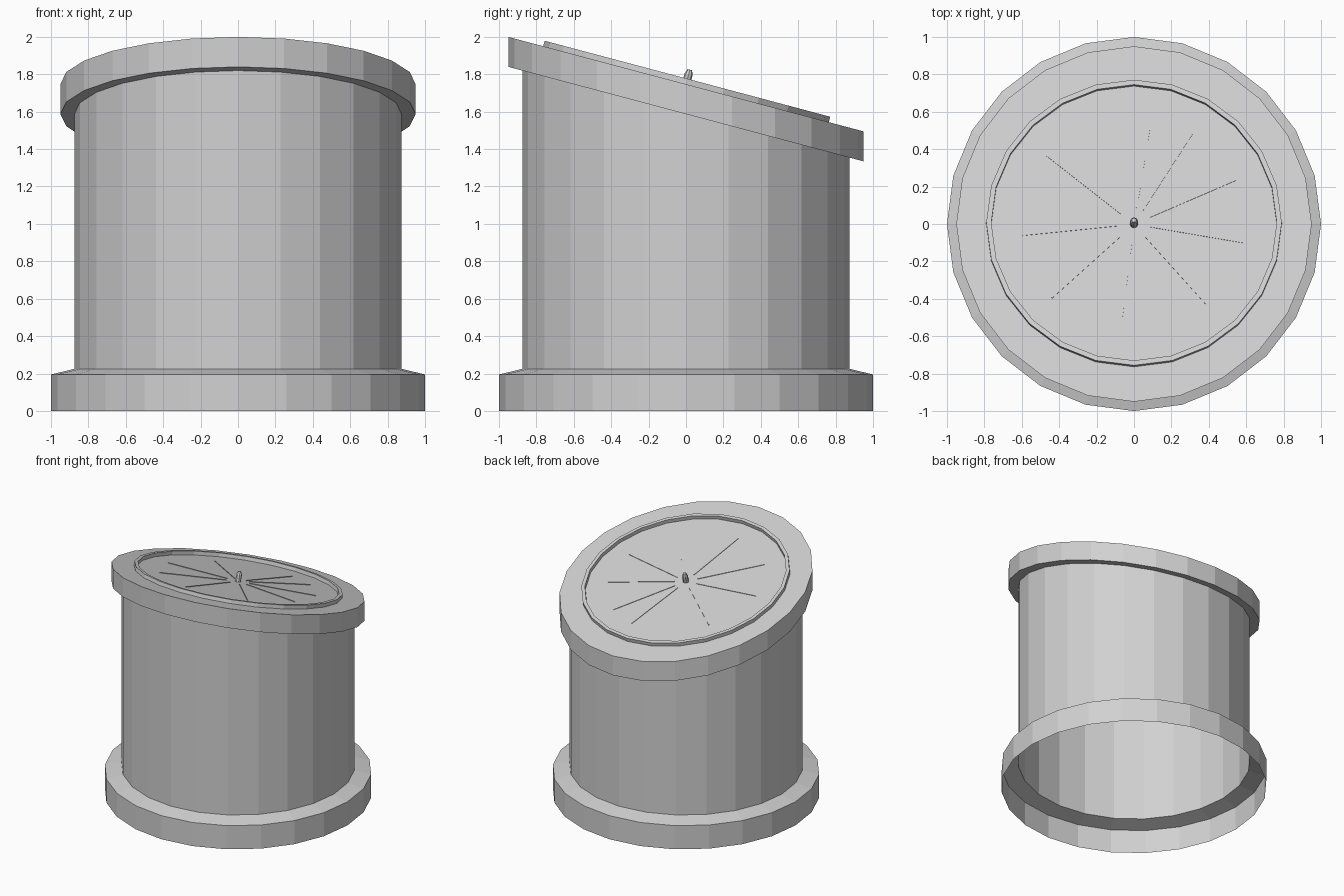
import bpy, bmesh
from math import sin, cos, pi, atan, radians
from mathutils import Matrix

cube = bpy.data.objects.get("Cube")
if cube:
    bpy.data.objects.remove(cube, do_unlink=True)

SIDES = 24
SLOPE = 0.266        # fall of the lid from front to back
LID_TOP, LID_BOTTOM = 1.747, 1.587

grey = bpy.data.materials.new("stone_grey")
grey.use_nodes = True
colour = (0.64, 0.64, 0.64, 1)
grey.diffuse_color = colour
grey.node_tree.nodes["Principled BSDF"].inputs["Base Color"].default_value = colour

# Frame of the sloping dial: local z is the lid's normal
DIAL = Matrix.Translation((0, 0, LID_TOP)) @ Matrix.Rotation(-atan(SLOPE), 4, 'X')


def finish(name, bm, matrix=Matrix()):
    bmesh.ops.recalc_face_normals(bm, faces=bm.faces)
    mesh = bpy.data.meshes.new(name)
    bm.to_mesh(mesh)
    bm.free()
    mesh.materials.append(grey)
    obj = bpy.data.objects.new(name, mesh)
    obj.matrix_world = matrix
    bpy.context.collection.objects.link(obj)
    return obj


def lathe(name, profile, sides=SIDES, cap=False, closed=False, matrix=Matrix()):
    """Spin (radius, height, slope) points about z; slope shears a ring along y."""
    bm = bmesh.new()
    rings = []
    for r, z, slope in profile:
        angles = [2 * pi * i / sides for i in range(sides)]
        rings.append([bm.verts.new((r * cos(a), r * sin(a), z - slope * r * sin(a)))
                      for a in angles])
    pairs = list(zip(rings, rings[1:]))
    if closed:
        pairs.append((rings[-1], rings[0]))
    for low, high in pairs:
        for i in range(sides):
            j = (i + 1) % sides
            bm.faces.new((low[i], low[j], high[j], high[i]))
    if cap:
        bm.faces.new(rings[-1])
    return finish(name, bm, matrix)


# Hollow pedestal, open underneath: foot, column and slanted lid
lathe("foot", [(1, 0, 0), (1, 0.195, 0), (0.875, 0.225, 0)])
lathe("column", [(0.875, 0.225, 0), (0.875, LID_BOTTOM, SLOPE)])
lathe("slanted_lid", [(0.875, LID_BOTTOM, SLOPE), (0.95, LID_BOTTOM, SLOPE),
                      (0.95, LID_TOP, SLOPE)], cap=True)

# Raised rim round the dial
lathe("dial_rim", [(0.79, 0, 0), (0.79, 0.03, 0), (0.763, 0.03, 0), (0.763, 0, 0)],
      closed=True, matrix=DIAL)

# Small pin in the middle
lathe("centre_pin", [(0.022, 0, 0), (0.022, 0.055, 0), (0.012, 0.08, 0)],
      sides=8, cap=True, matrix=DIAL)

# Thin radial hour marks
for n, angle in enumerate((-10, 24, 58, 81, 141, 186, 223, 263, 311)):
    bm = bmesh.new()
    bmesh.ops.create_cube(bm, size=1)
    bmesh.ops.scale(bm, vec=(0.51, 0.005, 0.004), verts=bm.verts)
    bmesh.ops.translate(bm, vec=(0.345, 0, 0.002), verts=bm.verts)
    finish(f"hour_mark_{n + 1}", bm, DIAL @ Matrix.Rotation(radians(angle), 4, 'Z'))
